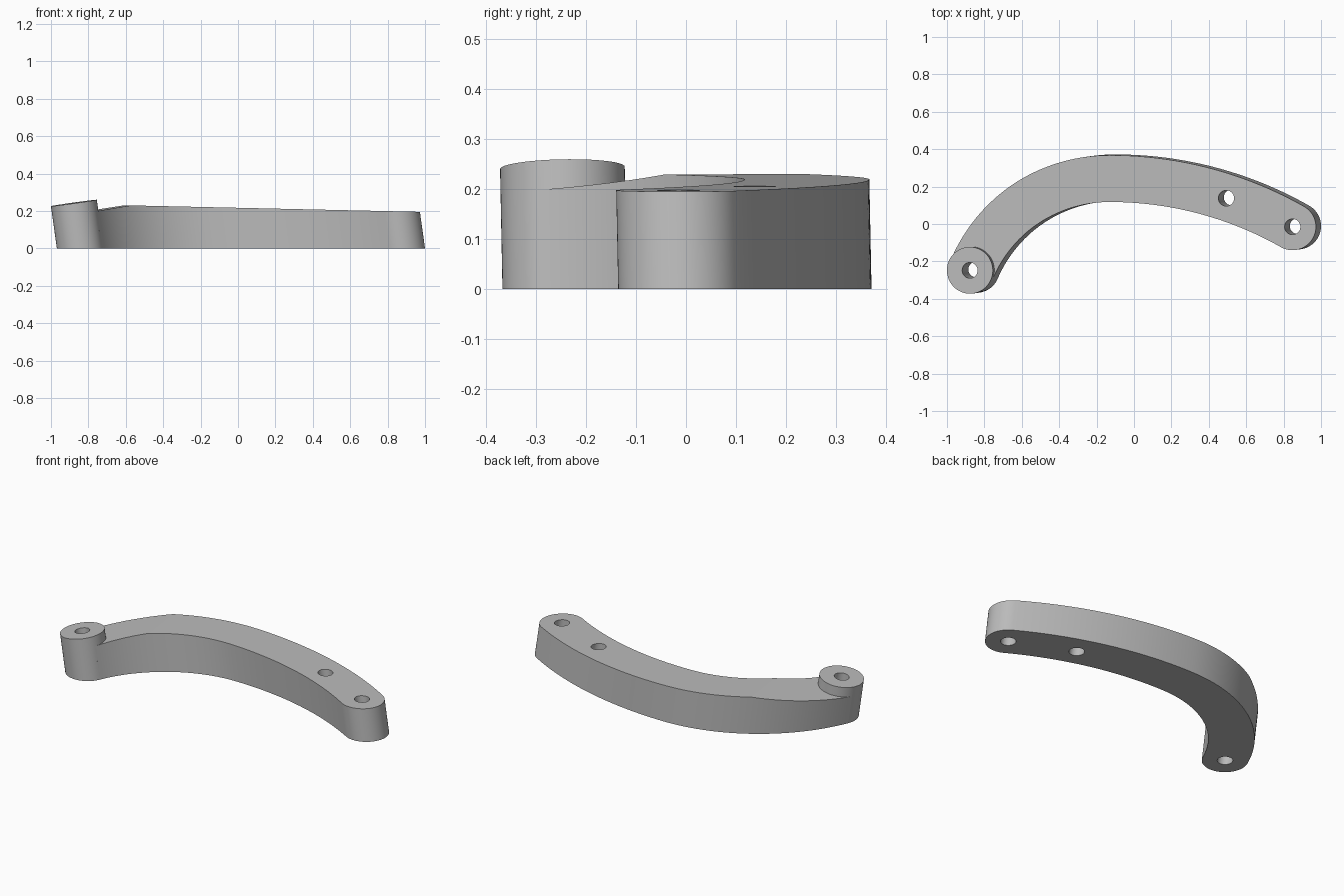
import bpy, bmesh, math
from mathutils import Vector

if "Cube" in bpy.data.objects:
    bpy.data.objects.remove(bpy.data.objects["Cube"], do_unlink=True)

AXIS = Vector((-0.14, -0.02, 1))          # leaning axis shared by arm, boss and bores
HALF_WIDTH, BORE = 0.125, 0.042
LEFT, APEX, RIGHT = Vector((-0.8435, -0.243)), Vector((-0.10, 0.247)), Vector((0.875, -0.011))
TILT = Vector((-0.14, -0.02, 1))          # normal of the tilted boss seat
SLOPE = Vector((0.0223, 0, 1))            # normal of the gently falling arm top

grey = bpy.data.materials.new("light_grey")
grey.use_nodes = True
grey.diffuse_color = (0.5, 0.5, 0.5, 1)
grey.node_tree.nodes["Principled BSDF"].inputs["Base Color"].default_value = (0.5, 0.5, 0.5, 1)


def circle(center, radius, count=64, start=0.0, sweep=math.tau):
    return [center + radius * Vector((math.cos(start + sweep * i / count),
                                      math.sin(start + sweep * i / count))) for i in range(count)]


def leaning_prism(name, outline, cuts=(), low=0.0, high=0.4):
    """Extrude an outline along the leaning axis, then trim the top with planes."""
    bm = bmesh.new()
    face = bm.faces.new([bm.verts.new(p.to_3d() + AXIS * low) for p in outline])
    grown = bmesh.ops.extrude_face_region(bm, geom=[face])["geom"]
    bmesh.ops.translate(bm, vec=AXIS * (high - low),
                        verts=[g for g in grown if isinstance(g, bmesh.types.BMVert)])
    for point, normal in cuts:
        cut = bmesh.ops.bisect_plane(bm, geom=bm.verts[:] + bm.edges[:] + bm.faces[:], dist=1e-6,
                                     plane_co=point, plane_no=normal, clear_outer=True)
        rim = [e for e in bm.edges if e.is_boundary]
        bmesh.ops.contextual_create(bm, geom=rim)
    bmesh.ops.recalc_face_normals(bm, faces=bm.faces[:])
    mesh = bpy.data.meshes.new(name)
    bm.to_mesh(mesh)
    bm.free()
    mesh.materials.append(grey)
    obj = bpy.data.objects.new(name, mesh)
    bpy.context.collection.objects.link(obj)
    return obj


def combine(target, tool, operation):
    mod = target.modifiers.new(operation.lower(), "BOOLEAN")
    mod.operation, mod.solver, mod.object = operation, "EXACT", tool
    bpy.context.view_layer.objects.active = target
    bpy.ops.object.modifier_apply(modifier=mod.name)
    bpy.data.objects.remove(tool, do_unlink=True)


def arc_to(end):
    """Centre, radius and angle of the arc that is level at the apex and reaches end."""
    run, drop = abs(end.x - APEX.x), APEX.y - end.y
    radius = (run * run + drop * drop) / (2 * drop)
    return APEX - Vector((0, radius)), radius, math.asin(run / radius)


# Curved arm outline: two tangent arcs with a round right end
c1, r1, a1 = arc_to(LEFT)
c2, r2, a2 = arc_to(RIGHT)
up = math.pi / 2
outline = circle(c1, r1 + HALF_WIDTH, 40, up + a1, -a1)
outline += circle(c2, r2 + HALF_WIDTH, 40, up, -a2)
outline += circle(RIGHT, HALF_WIDTH, 40, up - a2, -math.pi)
outline += circle(c2, r2 - HALF_WIDTH, 40, up - a2, a2)
outline += circle(c1, r1 - HALF_WIDTH, 40, up, a1)
outline.append(c1 + (r1 - HALF_WIDTH) * Vector((math.cos(up + a1), math.sin(up + a1))))
arm = leaning_prism("curved_arm", outline,
                    [(Vector((-0.57, -0.02, 0.23)), TILT), (Vector((0.97, 0, 0.195)), SLOPE)])

# Raised boss on the left end
boss = leaning_prism("end_boss", circle(LEFT, HALF_WIDTH),
                     [(Vector((-0.8775, -0.248, 0.2425)), TILT)])
combine(arm, boss, "UNION")

# Three through bores
for spot in (LEFT, RIGHT, Vector((0.522, 0.142))):
    bore = leaning_prism("bore_cutter", circle(spot, BORE), low=-0.1, high=0.5)
    bore.hide_render = True
    combine(arm, bore, "DIFFERENCE")

bpy.ops.object.select_all(action="DESELECT")
arm.select_set(True)
bpy.context.view_layer.objects.active = arm
bpy.ops.object.shade_smooth_by_angle(angle=math.radians(7))
